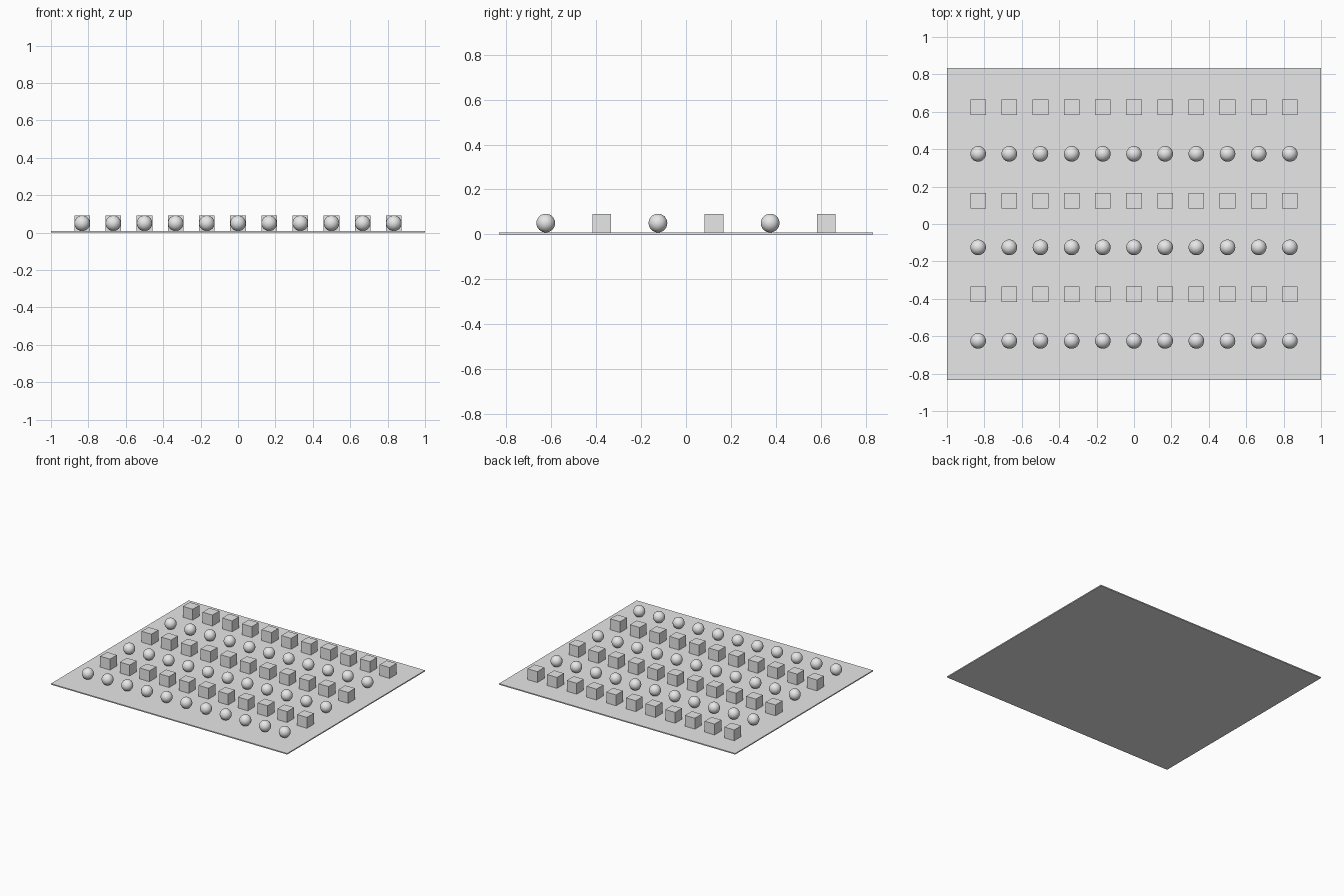
import bpy
import bmesh
from mathutils import Matrix, Vector

UNIT = 1 / 12            # one grid module
COLUMNS, ROWS = 11, 6
THICKNESS = 0.1 * UNIT

cube = bpy.data.objects.get("Cube")
if cube:
    bpy.data.objects.remove(cube, do_unlink=True)

# Single plain grey
grey = bpy.data.materials.new("plain_grey")
grey.use_nodes = True
colour = (0.8, 0.8, 0.8, 1)
grey.diffuse_color = colour
grey.node_tree.nodes["Principled BSDF"].inputs["Base Color"].default_value = colour


def make_mesh(name, build, smooth=False):
    bm = bmesh.new()
    build(bm)
    mesh = bpy.data.meshes.new(name)
    bm.to_mesh(mesh)
    bm.free()
    mesh.materials.append(grey)
    for face in mesh.polygons:
        face.use_smooth = smooth
    return mesh


def place(name, mesh, location):
    obj = bpy.data.objects.new(name, mesh)
    obj.location = location
    bpy.context.collection.objects.link(obj)


# Thin base plate
plate_size = Matrix.Diagonal(Vector((24 * UNIT, 20 * UNIT, THICKNESS, 1)))
plate = make_mesh("base_plate", lambda bm: bmesh.ops.create_cube(bm, size=1, matrix=plate_size))
place("base_plate", plate, (0, 0, THICKNESS / 2))

# Shared meshes for the two kinds of piece
block = make_mesh("block", lambda bm: bmesh.ops.create_cube(bm, size=UNIT))
ball = make_mesh("ball", lambda bm: bmesh.ops.create_uvsphere(
    bm, u_segments=32, v_segments=16, radius=UNIT / 2), smooth=True)

# Alternating rows, balls at the front and blocks at the back
for row in range(ROWS):
    name, mesh = ("block", block) if row % 2 else ("ball", ball)
    y = (row - (ROWS - 1) / 2) * 3 * UNIT
    for column in range(COLUMNS):
        x = (column - (COLUMNS - 1) / 2) * 2 * UNIT
        place(f"{name}_row{row + 1}_{column + 1}", mesh, (x, y, THICKNESS + UNIT / 2))
